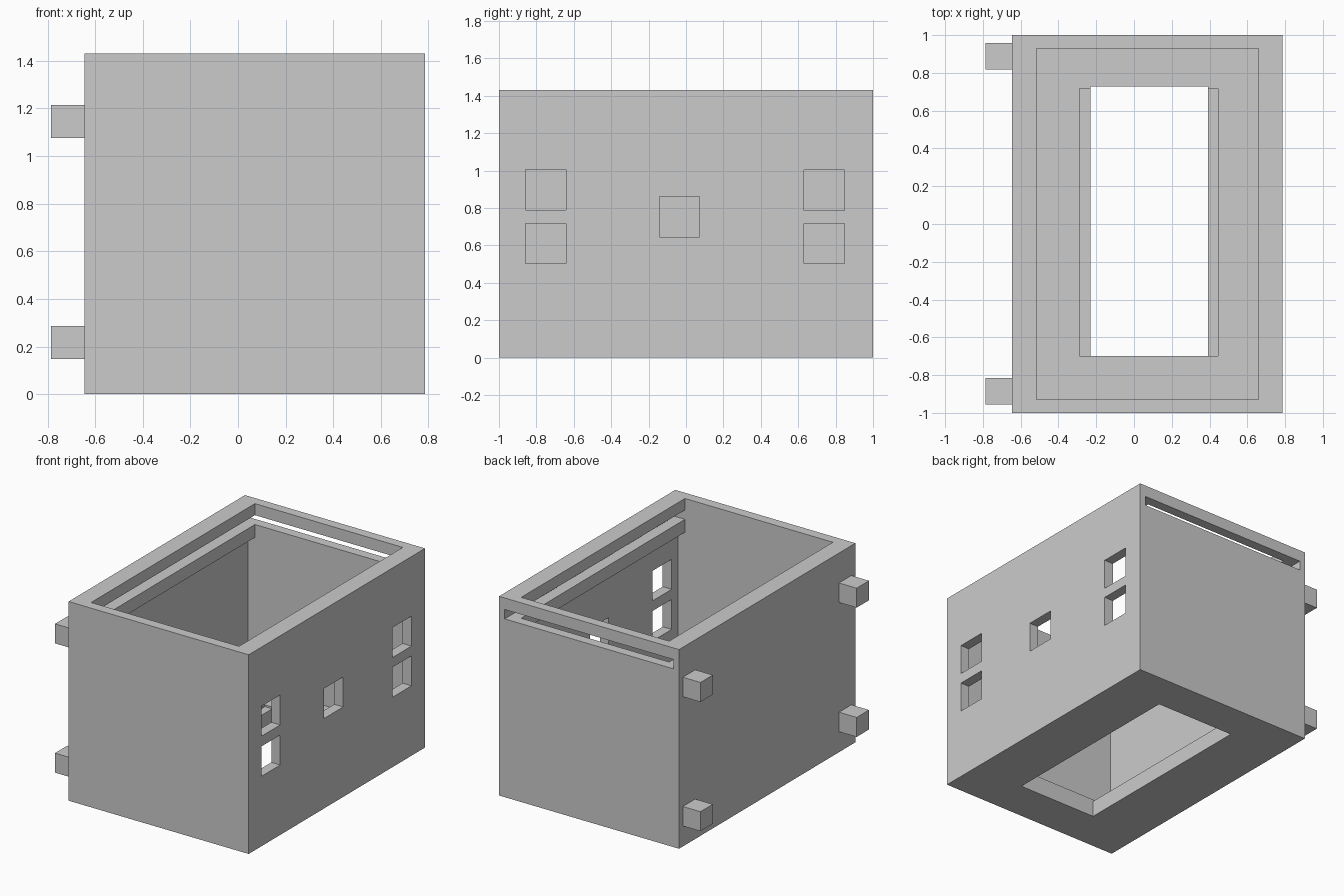
import bpy

if "Cube" in bpy.data.objects:
    bpy.data.objects.remove(bpy.data.objects["Cube"])

grey = bpy.data.materials.new("plain grey")
grey.diffuse_color = (0.6, 0.6, 0.6, 1)
grey.use_nodes = True
grey.node_tree.nodes["Principled BSDF"].inputs["Base Color"].default_value = grey.diffuse_color


def box(name, x, y, z):
    """Axis-aligned box from (min, max) ranges."""
    verts = [(a, b, c) for a in x for b in y for c in z]
    faces = [(0, 1, 3, 2), (4, 6, 7, 5), (0, 4, 5, 1),
             (2, 3, 7, 6), (0, 2, 6, 4), (1, 5, 7, 3)]
    mesh = bpy.data.meshes.new(name)
    mesh.from_pydata(verts, [], faces)
    mesh.materials.append(grey)
    obj = bpy.data.objects.new(name, mesh)
    bpy.context.collection.objects.link(obj)
    return obj


def cut(target, name, x, y, z):
    """Subtract a box from the target."""
    cutter = box(name, x, y, z)
    cutter.hide_render = True
    mod = target.modifiers.new(name, "BOOLEAN")
    mod.operation = "DIFFERENCE"
    mod.solver = "EXACT"
    mod.object = cutter
    bpy.context.view_layer.objects.active = target
    bpy.ops.object.modifier_apply(modifier=mod.name)
    bpy.data.objects.remove(cutter)


# Open-topped case: narrow mouth, wider cavity below the lid rails
case = box("case", (-0.645, 0.785), (-1, 1), (0, 1.43))
cut(case, "mouth", (-0.517, 0.658), (-0.928, 0.93), (0.5, 1.6))
cut(case, "cavity", (-0.573, 0.714), (-0.928, 0.93), (0.128, 1.187))

# Sliding lid slot: grooves in both side walls, open at the back
cut(case, "lid_slot", (-0.602, 0.74), (-0.928, 1.1), (1.28, 1.347))

# Floor opening with a shallow step along each long side
cut(case, "floor_opening", (-0.23, 0.392), (-0.698, 0.727), (-0.1, 0.3))
cut(case, "floor_step", (-0.288, 0.445), (-0.698, 0.717), (0.115, 0.3))

# Square windows in the right wall: (y, z) of the lower corner
for y, z in [(-0.857, 0.79), (-0.857, 0.502), (-0.143, 0.646),
             (0.632, 0.787), (0.632, 0.502)]:
    cut(case, "window", (0.6, 0.9), (y, y + 0.215), (z, z + 0.215))

# Pegs on the left wall
for y in (-0.955, 0.817):
    for z in (0.147, 1.075):
        box("peg", (-0.785, -0.645), (y, y + 0.14), (z, z + 0.14))
